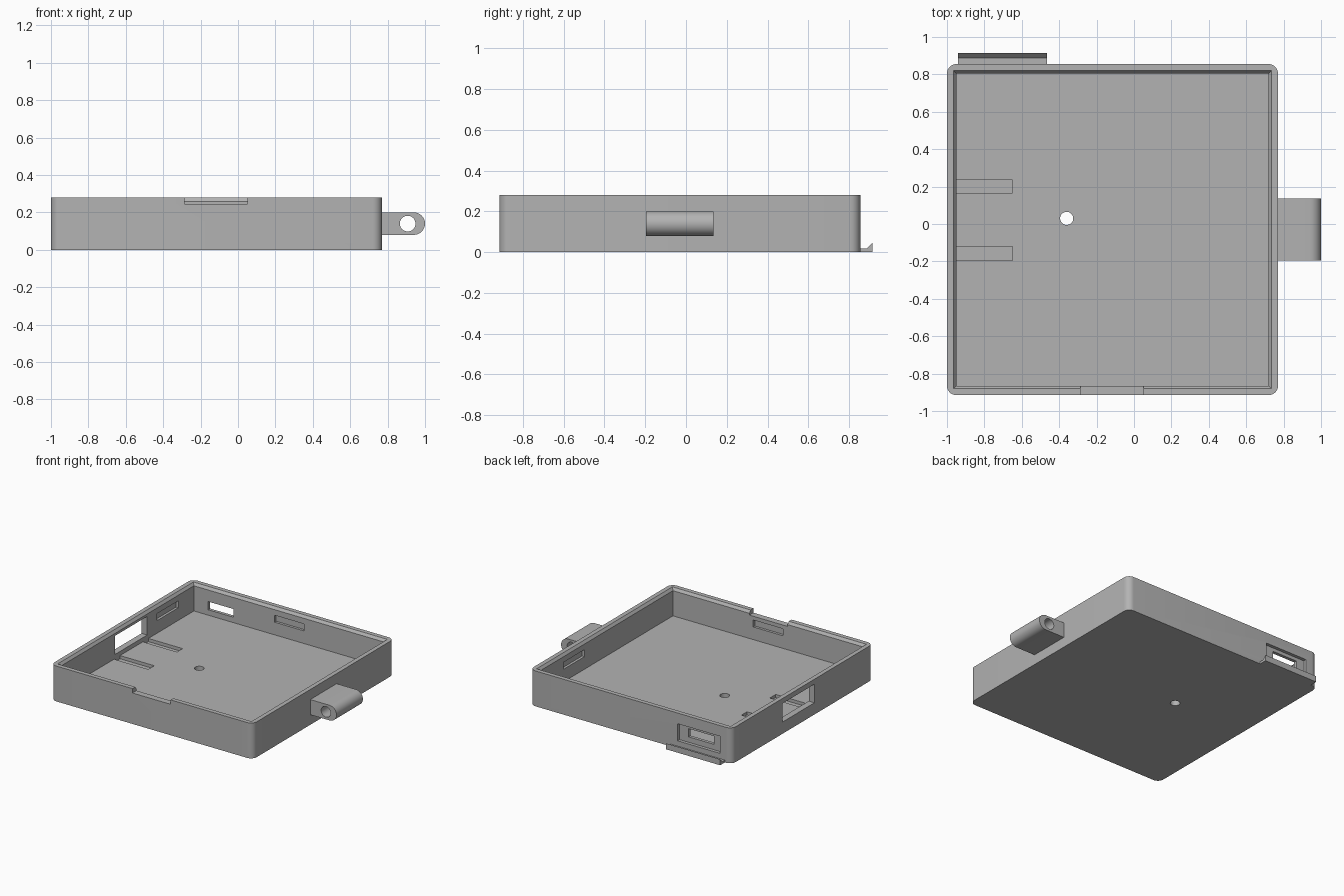
import bpy, bmesh, math

if "Cube" in bpy.data.objects:
    bpy.data.objects.remove(bpy.data.objects["Cube"])

grey = bpy.data.materials.new("plain grey")
grey.diffuse_color = (0.45, 0.45, 0.45, 1)
grey.use_nodes = True
grey.node_tree.nodes["Principled BSDF"].inputs["Base Color"].default_value = grey.diffuse_color


def make(name, bm):
    bmesh.ops.recalc_face_normals(bm, faces=bm.faces)
    me = bpy.data.meshes.new(name)
    bm.to_mesh(me)
    bm.free()
    ob = bpy.data.objects.new(name, me)
    bpy.context.collection.objects.link(ob)
    me.materials.append(grey)
    return ob


def prism(name, profile, place, a, b):
    """Extrude a 2D profile from a to b; place maps (u, v, w) to a point."""
    bm = bmesh.new()
    ends = [[bm.verts.new(place(u, v, w)) for u, v in profile] for w in (a, b)]
    bm.faces.new(ends[0])
    bm.faces.new(ends[1])
    n = len(profile)
    for i in range(n):
        j = (i + 1) % n
        bm.faces.new((ends[0][i], ends[0][j], ends[1][j], ends[1][i]))
    return make(name, bm)


def along_z(u, v, w):
    return (u, v, w)


def along_y(u, v, w):
    return (u, w, v)


def along_x(u, v, w):
    return (w, u, v)


def rect(x0, x1, y0, y1):
    return [(x0, y0), (x1, y0), (x1, y1), (x0, y1)]


def circle(cx, cy, r, n=32):
    return [(cx + r * math.cos(i * math.tau / n), cy + r * math.sin(i * math.tau / n)) for i in range(n)]


def rounded(x0, x1, y0, y1, r, n=8):
    pts = []
    for k, (cx, cy) in enumerate([(x1 - r, y1 - r), (x0 + r, y1 - r), (x0 + r, y0 + r), (x1 - r, y0 + r)]):
        for i in range(n + 1):
            t = (k + i / n) * math.pi / 2
            pts.append((cx + r * math.cos(t), cy + r * math.sin(t)))
    return pts


def box(name, x0, x1, y0, y1, z0, z1):
    return prism(name, rect(x0, x1, y0, y1), along_z, z0, z1)


def cut(target, cutters):
    for c in cutters:
        m = target.modifiers.new("cut", 'BOOLEAN')
        m.operation = 'DIFFERENCE'
        m.solver = 'EXACT'
        m.object = c
    bpy.context.view_layer.update()
    me = bpy.data.meshes.new_from_object(target.evaluated_get(bpy.context.evaluated_depsgraph_get()))
    target.modifiers.clear()
    target.data = me
    for c in cutters:
        bpy.data.objects.remove(c)


def smooth(ob):
    bpy.ops.object.select_all(action='DESELECT')
    ob.select_set(True)
    bpy.context.view_layer.objects.active = ob
    bpy.ops.object.shade_smooth_by_angle(angle=math.radians(30))


# Tray body with rounded vertical corners
H, FLOOR = 0.28, 0.06
tray = prism("tray", rounded(-1, 0.77, -0.915, 0.855, 0.05), along_z, 0, H)
X0, X1, Y0, Y1 = -0.95, 0.72, -0.865, 0.805

# Flared rim cutter, continued a little above the top edge
bm = bmesh.new()
rings = []
for z, g in ((0.2595, 0), (0.30, 0.03)):
    rings.append([bm.verts.new((x, y, z)) for x, y in rect(X0 - g, X1 + g, Y0 - g, Y1 + g)])
bm.faces.new(rings[0])
bm.faces.new(rings[1])
for i in range(4):
    j = (i + 1) % 4
    bm.faces.new((rings[0][i], rings[0][j], rings[1][j], rings[1][i]))
rim = make("rim_cutter", bm)

cutters = [
    box("cavity", X0, X1, Y0, Y1, FLOOR, 0.275),
    rim,
    # finger notch in the front rim
    box("notch", -0.285, 0.05, -1, -0.85, 0.245, 0.4),
    # side port and the two floor grooves leading to it
    box("side_port", -1.1, -0.93, -0.18, 0.22, 0.093, 0.24),
    box("groove_a", X0, -0.65, 0.165, 0.235, 0.035, 0.10),
    box("groove_b", X0, -0.65, -0.195, -0.12, 0.035, 0.10),
    # rear port: outer pocket and through opening
    box("rear_pocket", -0.895, -0.525, 0.83, 1, 0.06, 0.195),
    box("rear_port", -0.825, -0.605, 0.75, 0.9, 0.103, 0.168),
    # round hole in the floor
    prism("floor_hole", circle(-0.36, 0.03, 0.035), along_z, -0.1, 0.15),
    # lid catch pockets in the four inner walls
    box("catch_back", -0.245, 0.017, 0.78, 0.825, 0.16, 0.215),
    box("catch_front", -0.245, 0.017, -0.885, -0.84, 0.16, 0.215),
    box("catch_left", -0.97, -0.93, 0.345, 0.61, 0.16, 0.215),
    box("catch_right", 0.70, 0.74, 0.243, 0.505, 0.16, 0.215),
]
cut(tray, cutters)
smooth(tray)

# Hinge lug with rounded end and pin hole
r, zc = 0.06, 0.14
profile = [(0.76, 0.08)]
for i in range(17):
    t = -math.pi / 2 + math.pi * i / 16
    profile.append((0.94 + r * math.cos(t), zc + r * math.sin(t)))
profile.append((0.76, 0.20))
lug = prism("hinge_lug", profile, along_y, -0.195, 0.135)
cut(lug, [prism("pin_hole", circle(0.907, zc, 0.042), along_y, -0.4, 0.4)])
smooth(lug)

# Rear retaining lip with a hooked edge
prism("rear_lip", [(0.85, 0), (0.915, 0), (0.915, 0.047), (0.887, 0.018), (0.85, 0.018)],
      along_x, -0.94, -0.465)
